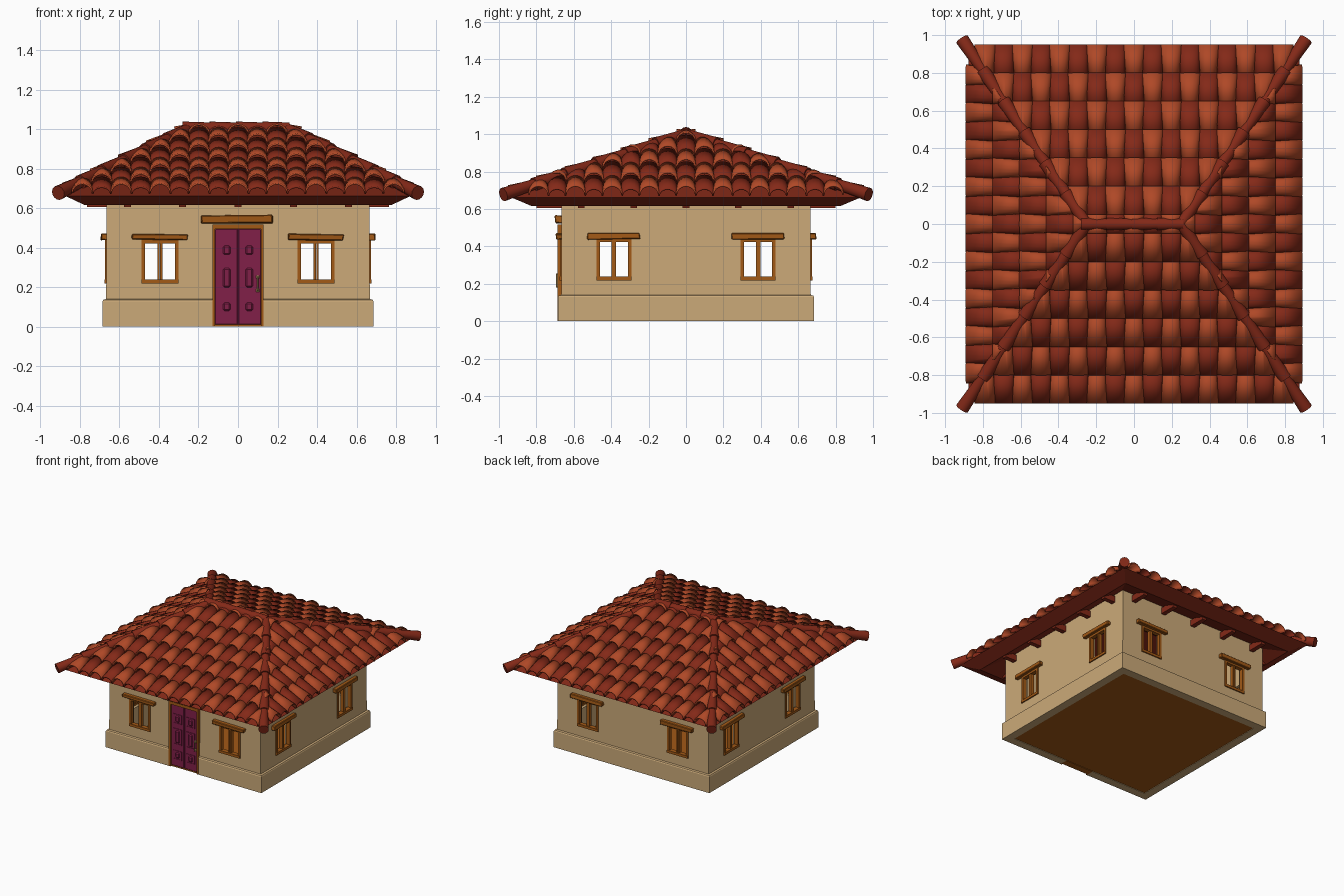
import bpy, bmesh, math, random
from mathutils import Vector, Matrix

if "Cube" in bpy.data.objects:
    bpy.data.objects.remove(bpy.data.objects["Cube"])
random.seed(4)

def material(name, col):
    m = bpy.data.materials.new(name)
    m.diffuse_color = (*col, 1)
    m.use_nodes = True
    m.node_tree.nodes["Principled BSDF"].inputs["Base Color"].default_value = m.diffuse_color
    return m

PLASTER = material("beige plaster", (0.60, 0.40, 0.19))
WOOD = material("brown wood", (0.36, 0.10, 0.008))
DOOR = material("plum paint", (0.22, 0.014, 0.065))
LIGHT = material("light clay", (0.43, 0.065, 0.02))
DARK = material("dark clay", (0.23, 0.022, 0.009))
BRASS = material("pale brass", (0.50, 0.33, 0.13))

def finish(name, bm, mats, smooth=False, bevel=0):
    bmesh.ops.recalc_face_normals(bm, faces=bm.faces)
    me = bpy.data.meshes.new(name)
    bm.to_mesh(me)
    bm.free()
    ob = bpy.data.objects.new(name, me)
    bpy.context.collection.objects.link(ob)
    for m in mats:
        me.materials.append(m)
    if bevel:
        b = ob.modifiers.new("bevel", 'BEVEL')
        b.width, b.segments = bevel, 1
    if smooth:
        bpy.ops.object.select_all(action='DESELECT')
        ob.select_set(True)
        bpy.context.view_layer.objects.active = ob
        bpy.ops.object.shade_smooth_by_angle(angle=math.radians(40))
    return ob

def add_box(bm, x0, x1, y0, y1, z0, z1, side=0, jitter=0):
    """Box given in front-wall coordinates, turned to wall number `side`."""
    vs = bmesh.ops.create_cube(bm, size=1)['verts']
    rot = Matrix.Rotation(side * math.pi / 2, 3, 'Z')
    for v in vs:
        p = Vector(((x0 + x1) / 2 + v.co.x * (x1 - x0), (y0 + y1) / 2 + v.co.y * (y1 - y0),
                    (z0 + z1) / 2 + v.co.z * (z1 - z0)))
        v.co = rot @ (p + Vector([random.uniform(-jitter, jitter) for _ in range(3)]))

def boxes(name, mat, items, side=0, jitter=0, bevel=0):
    bm = bmesh.new()
    for it in items:
        add_box(bm, *it, side=side, jitter=jitter)
    return finish(name, bm, [mat], bevel=bevel)

# Walls with plinth: stacked square sections, then hollowed and pierced
bm = bmesh.new()
rings = []
for r, z in [(.685, 0), (.685, .128), (.681, .136), (.667, .14), (.665, .67)]:
    rings.append([bm.verts.new((sx * r, sy * r, z)) for sx, sy in ((-1, -1), (1, -1), (1, 1), (-1, 1))])
for a, b in zip(rings, rings[1:]):
    for i in range(4):
        bm.faces.new((a[i], a[(i + 1) % 4], b[(i + 1) % 4], b[i]))
bm.faces.new(rings[0])
bm.faces.new(rings[-1])
walls = finish("walls", bm, [PLASTER])
WIN = {0: .395, 1: .385}
cuts = [(-.62, .62, -.62, .62, -.5, 1.5, 0), (-.125, .125, -.8, -.5, -.1, .51, 0)]
for side, c in WIN.items():
    for s in (-1, 1):
        cuts.append((s * c - .088, s * c + .088, -.8, .8, .225, .437, side))
for cut in cuts:
    bm = bmesh.new()
    add_box(bm, *cut[:6], side=cut[6])
    cutter = finish("cutter", bm, [])
    cutter.hide_render = True
    mod = walls.modifiers.new("cut", 'BOOLEAN')
    mod.operation, mod.object, mod.solver = 'DIFFERENCE', cutter, 'EXACT'
    bpy.context.view_layer.objects.active = walls
    bpy.ops.object.modifier_apply(modifier=mod.name)
    bpy.data.objects.remove(cutter)

boxes("floor", WOOD, [(-.625, .625, -.625, .625, .004, .02)])

# Windows: two casements in a frame, rough lintel above; none glazed
for side in range(4):
    for s in (-1, 1):
        c = s * WIN[side % 2]
        y0, y1 = -.673, -.64
        bars = [(c - .093, c - .075, y0, y1, .22, .44), (c + .075, c + .093, y0, y1, .22, .44),
                (c - .012, c - .001, y0 + .005, y1, .23, .43), (c + .001, c + .012, y0 + .005, y1, .23, .43),
                (c - .093, c + .093, y0 - .003, y1, .218, .238), (c - .09, c + .09, y0, y1, .422, .44)]
        boxes("window_frame", WOOD, bars, side)
        boxes("window_lintel", WOOD, [(c - .142, c + .138, -.695, -.63, .439, .469)], side, .004, .004)

# Door: frame, two leaves with raised panels, lintel and handle
boxes("door_frame", WOOD, [(-.13, -.116, -.686, -.63, 0, .515), (.116, .13, -.686, -.63, 0, .515),
                           (-.13, .13, -.686, -.63, .495, .518), (-.125, .125, -.675, -.62, 0, .01)])
boxes("door_lintel", WOOD, [(-.188, .176, -.702, -.62, .522, .563)], 0, .005, .005)
boxes("door_leaves", DOOR, [(-.116, -.002, -.676, -.635, .01, .495), (.002, .116, -.676, -.635, .01, .495),
                            (-.01, .01, -.67, -.64, .01, .495)], bevel=.003)
panels, centres = [], []
for x in (-.057, .057):
    for z0, z1 in ((.065, .135), (.185, .31), (.35, .425)):
        t = .005
        panels += [(x - .036, x - .036 + t, -.68, -.67, z0, z1), (x + .036 - t, x + .036, -.68, -.67, z0, z1),
                   (x - .036, x + .036, -.68, -.67, z0, z0 + t), (x - .036, x + .036, -.68, -.67, z1 - t, z1)]
        centres.append((x - .018, x + .018, -.684, -.67, z0 + .014, z1 - .014))
boxes("door_panel_mouldings", DOOR, panels)
boxes("door_panel_centres", DOOR, centres, bevel=.008)
boxes("door_handle", BRASS, [(.092, .108, -.683, -.67, .175, .192), (.092, .108, -.683, -.67, .243, .26),
                             (.096, .104, -.695, -.685, .18, .255), (.097, .103, -.69, -.67, .181, .189),
                             (.097, .103, -.69, -.67, .246, .254)], bevel=.002)

# Rafter tails under the eaves
for side in range(4):
    out = .80 if side % 2 == 0 else .765
    boxes("rafter_tails", DARK, [(i * .28 - .018, i * .28 + .018, -out, -.60, .606, .655)
                                 for i in range(-2, 3)], side)

# Roof deck: hollow hipped shell with a sloping edge
bm = bmesh.new()
def hip_ring(x, y, z):
    return [bm.verts.new((sx * x, sy * y, z)) for sx, sy in ((-1, -1), (1, -1), (1, 1), (-1, 1))]
def hip_cap(ring, rx, z):
    a, b = bm.verts.new((-rx, 0, z)), bm.verts.new((rx, 0, z))
    for f in ((ring[0], ring[1], b, a), (ring[1], ring[2], b), (ring[2], ring[3], a, b), (ring[3], ring[0], a)):
        bm.faces.new(f)
low, eave = hip_ring(.775, .825, .615), hip_ring(.875, .935, .662)
for i in range(4):
    j = (i + 1) % 4
    bm.faces.new((low[i], low[j], eave[j], eave[i]))
hip_cap(eave, .26, .975)
hip_cap(low, .24, .90)
finish("roof_deck", bm, [DARK])

# Clay tiles: chequered raised and low half-round tiles, trimmed at the hips
PITCH, N = .0985, 8
Z0, Z1 = .668, .985
def add_tile(bm, u, d0, d1, edge, run, cover, side):
    rot = Matrix.Rotation(side * math.pi / 2, 3, 'Z')
    rows = []
    ends = [(d0, .052, .047, .008), (d1, .041, .034, 0)] if cover else [(d0, .046, .034, .004), (d1, .050, .032, 0)]
    for d, hw, h, lift in ends:
        z = Z0 + (Z1 - Z0) * d / run + lift
        rows.append([bm.verts.new(rot @ Vector((u + hw * math.cos(math.pi * i / N), d - edge,
                                                z + h * math.sin(math.pi * i / N)))) for i in range(N + 1)])
    for i in range(N):
        f = bm.faces.new((rows[0][i + 1], rows[0][i], rows[1][i], rows[1][i + 1]))
        f.material_index = 0 if cover else 1

for side in range(4):
    edge, run, length = ((.95, .95, .15), (.89, .63, .142))[side % 2]
    bm = bmesh.new()
    for r in range(math.ceil(run / length)):
        d0, d1 = r * length, min((r + 1) * length + .015, run)
        for c in range(-8, 9):
            add_tile(bm, c * PITCH, d0, d1, edge, run, (r + c) % 2 == 0, side)
    ref = Matrix.Rotation(side * math.pi / 2, 3, 'Z') @ Vector((0, -.7, 0))
    for s in (-1, 1):
        sx, sy = (s, math.copysign(1, ref.y)) if side % 2 == 0 else (math.copysign(1, ref.x), s)
        p = Vector((sx * .26, 0, 0))
        n = Vector((sy * .98, -sx * .65, 0)).normalized()
        if n.dot(ref - p) > 0:
            n = -n
        bmesh.ops.bisect_plane(bm, geom=bm.verts[:] + bm.edges[:] + bm.faces[:],
                               plane_co=p, plane_no=n, clear_outer=True)
    me = finish("roof_tiles", bm, [LIGHT, DARK], smooth=True)
    sol = me.modifiers.new("thickness", 'SOLIDIFY')
    sol.thickness, sol.offset = .009, 0

# Ridge and hip caps: chains of tapered tubes
def cap_chain(name, top, end, count, r0, r1):
    bm = bmesh.new()
    top, end = Vector(top), Vector(end)
    step = (end - top) / count
    q = step.to_track_quat('Z', 'Y').to_matrix().to_4x4()
    for i in range(count):
        a, b = top + step * (i - (.1 if i else 0)), top + step * (i + 1)
        bmesh.ops.create_cone(bm, cap_ends=True, segments=14, radius1=r0, radius2=r1,
                              depth=(b - a).length, matrix=Matrix.Translation((a + b) / 2) @ q)
    finish(name, bm, [DARK], smooth=True)

for sx in (-1, 1):
    for sy in (-1, 1):
        cap_chain("hip_caps", (sx * .25, 0, 1.0), (sx * .91, sy * .977, .677), 6, .028, .037)
cap_chain("ridge_caps", (.26, 0, 1.004), (-.28, 0, 1.004), 4, .029, .034)
